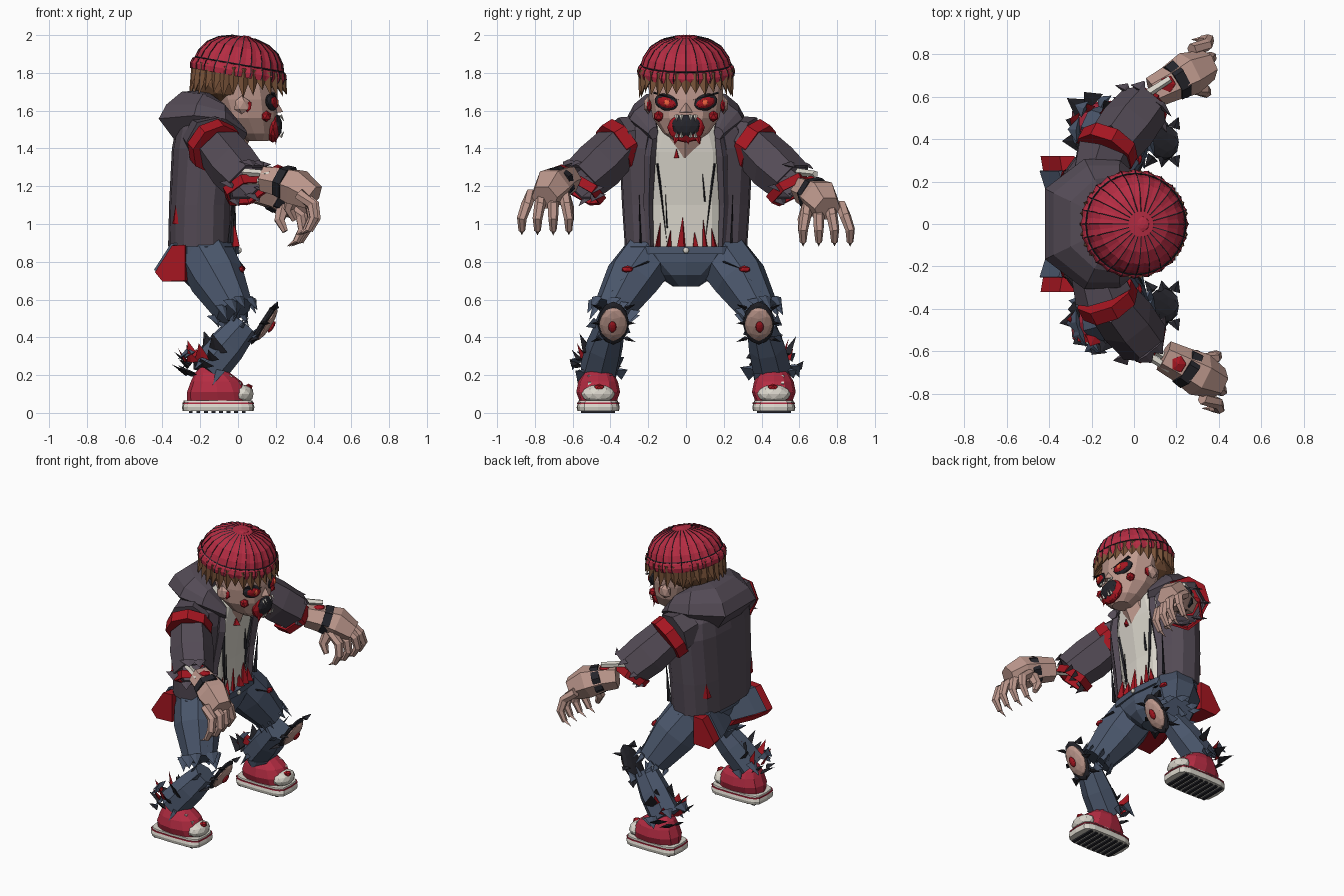
import bpy, bmesh, math, random
from mathutils import Vector as V, Matrix

if "Cube" in bpy.data.objects:
    bpy.data.objects.remove(bpy.data.objects["Cube"])
random.seed(4)
R = random.uniform

def mat(name, r, g, b):
    m = bpy.data.materials.new(name)
    m.diffuse_color = (r, g, b, 1)
    m.use_nodes = True
    m.node_tree.nodes["Principled BSDF"].inputs["Base Color"].default_value = m.diffuse_color
    return m
JACKET, JEANS = mat("jacket", .088, .07, .092), mat("denim", .07, .095, .15)
RED, BLOOD = mat("red", .46, .025, .055), mat("blood", .38, .008, .015)
SKIN, WHITE = mat("skin", .52, .32, .27), mat("offwhite", .7, .67, .6)
HAIR, DARK, GLOW = mat("hair", .19, .085, .04), mat("dark", .018, .018, .024), mat("glow", .9, .12, .05)

def finish(name, bm, m):
    bmesh.ops.recalc_face_normals(bm, faces=bm.faces)
    me = bpy.data.meshes.new(name)
    bm.to_mesh(me)
    bm.free()
    me.materials.append(m)
    ob = bpy.data.objects.new(name, me)
    bpy.context.collection.objects.link(ob)
    return ob

def loft(name, rings, m, closed=True, thick=0):
    bm = bmesh.new()
    vs = [[bm.verts.new(p) for p in r] for r in rings]
    n = len(rings[0])
    for a, b in zip(vs, vs[1:]):
        for i in range(n if closed else n - 1):
            j = (i + 1) % n
            bm.faces.new((a[i], a[j], b[j], b[i]))
    if closed and not thick:
        bm.faces.new(vs[0]); bm.faces.new(vs[-1])
    ob = finish(name, bm, m)
    if thick:
        ob.modifiers.new("thickness", "SOLIDIFY").thickness = thick
    return ob

def ell(z, cx, rx, ry, cy=0, n=12, a0=0, a1=360, p=1.0):
    out = []
    for i in range(n):
        a = math.radians(a0 + (a1 - a0) * i / (n if a1 - a0 == 360 else n - 1))
        c, s = math.cos(a), math.sin(a)
        out.append(V((cx + rx * math.copysign(abs(c) ** p, c), cy + ry * math.copysign(abs(s) ** p, s), z)))
    return out

def tube(name, pts, radii, m, n=7, thick=0):
    pts = [V(p) for p in pts]
    rings = []
    for i, p in enumerate(pts):
        t = (pts[min(i + 1, len(pts) - 1)] - pts[max(i - 1, 0)]).normalized()
        u = t.cross(V((.9, .1, .42))).normalized() if abs(t.z) > .8 else t.cross(V((0, 0, 1))).normalized()
        v = u.cross(t)
        rings.append([p + radii[i] * (u * math.cos(k * math.tau / n) + v * math.sin(k * math.tau / n)) for k in range(n)])
    return loft(name, rings, m, thick=thick)

def shards(name, items, m, flat=.4):
    # three-sided spikes, each given as base, tip, width
    bm = bmesh.new()
    for b, t, w in items:
        b, t = V(b), V(t)
        d = (t - b).normalized()
        u = (d.cross(V((0, 0, 1))) if abs(d.z) < .9 else V((-b.y, b.x, 0))).normalized()
        v = u.cross(d)
        q = [bm.verts.new(x) for x in (b + u * w, b - u * w, b + v * w * flat, b - v * w * flat, t)]
        for f in ((0, 2, 4), (2, 1, 4), (1, 3, 4), (3, 0, 4), (0, 3, 1, 2)):
            bm.faces.new([q[k] for k in f])
    return finish(name, bm, m)

def torn(name, c, axis, r, m, n=8, length=.1, flare=.3):
    # ragged spikes around the end of a cloth tube
    c, t = V(c), V(axis).normalized()
    u = t.orthogonal().normalized(); v = t.cross(u)
    items = []
    for i in range(n):
        a = (i + R(-.3, .3)) * math.tau / n
        d = u * math.cos(a) + v * math.sin(a)
        items.append((c + d * r, c + d * r + (t + d * flare) * length * R(.5, 1.1), r * R(.35, .6)))
    return shards(name, items, m, .25)

def blob(name, loc, size, m, rot=(0, 0, 0), sub=2):
    bm = bmesh.new()
    bmesh.ops.create_icosphere(bm, subdivisions=sub, radius=1)
    ob = finish(name, bm, m)
    ob.location, ob.scale, ob.rotation_euler = loc, size, rot
    return ob

# head, hair and neck (the figure looks along +x, as on the grids)
loft("head", [ell(1.44, .10, .06, .06), ell(1.48, .085, .11, .12), ell(1.56, .055, .155, .175), ell(1.66, .035, .175, .195),
              ell(1.78, .01, .19, .20), ell(1.86, 0, .15, .15)], SKIN)
tube("neck", [(-.08, 0, 1.4), (.0, 0, 1.55)], [.11, .1], SKIN)
blob("hair_cap", (-.06, 0, 1.75), (.19, .215, .13), HAIR)
items = []
for i in range(30):
    a = math.tau * i / 30
    c, s = math.cos(a), math.sin(a)
    drop = .095 if c > .3 else .115 if c > -.2 else .14
    z = 1.8 - .035 * c
    items.append(((.005 + .215 * c, .22 * s, z + .02), (.0 + .26 * c, .25 * s, z - drop * R(.75, 1.2)), .052))
shards("hair_strands", items, HAIR, .7)

# knitted cap, tilted forward
tilt = Matrix.Translation((.0, 0, 1.8)) @ Matrix.Rotation(math.radians(10), 4, 'Y')
prof = [(.21, -.005), (.252, -.018), (.258, .01), (.25, .035), (.238, .045), (.226, .085), (.192, .135), (.135, .172), (.06, .193), (.01, .196)]
loft("knit_cap", [[tilt @ V((r * k * math.cos(i * math.tau / 48), r * k * math.sin(i * math.tau / 48), z))
                   for i in range(48) for k in ((1, .97)[i % 2],)] for r, z in prof], RED)
for i in range(24):
    a = i * math.tau / 24
    tube("cap_seam", [tilt @ V((r * math.cos(a), r * math.sin(a), z)) for r, z in prof[1:9]], [.003] * 8, DARK, 3)
tube("cap_fold", [tilt @ V((.238 * math.cos(i * math.tau / 32), .238 * math.sin(i * math.tau / 32), .045)) for i in range(33)], [.004] * 33, DARK, 4)
blob("cap_button", tilt @ V((0, 0, .188)), (.04, .04, .012), RED)

# mouth, teeth, nose
blob("mouth_blood", (.185, 0, 1.51), (.04, .1, .08), BLOOD)
blob("mouth", (.2, 0, 1.518), (.035, .08, .065), DARK)
shards("teeth", [((.225, y, 1.518 + k * .058), (.245, y, 1.518 + k * .025), .012)
                 for k in (1, -1) for y in (-.05, -.025, .025, .05)], WHITE, .7)
shards("nose", [((.205, 0, 1.59), (.2, 0, 1.66), .035)], SKIN, 1)
shards("chin_drips", [((.2, y, 1.46), (.2, y * 1.2, 1.42), .02) for y in (-.05, .01, .06)], BLOOD)

# shirt with torn, bloody hem
loft("shirt", [ell(z, x, rx, ry, p=.8) for z, x, rx, ry in
     ((.86, -.17, .14, .24), (1.1, -.16, .14, .24), (1.38, -.13, .15, .25), (1.5, -.1, .13, .2), (1.56, -.07, .1, .13))], WHITE)
shards("shirt_wounds", [((-.025, y, .88), (-.022, y * .9, .88 + h), .035) for y, h in
       ((-.15, .13), (-.09, .09), (-.02, .16), (.05, .08), (.1, .15), (.15, .1))] + [((.015, -.05, 1.35), (.022, -.05, 1.4), .035)], BLOOD)
shards("shirt_slashes", [((-.012, .1, 1.12), (-.01, .08, 1.36), .012), ((-.02, -.1, .98), (-.015, -.11, 1.2), .01)], DARK)

# open jacket and hood
levels = ((.88, -.195, .175, .325), (1.1, -.19, .175, .34), (1.4, -.165, .185, .355), (1.5, -.155, .175, .325), (1.58, -.15, .14, .22))
loft("jacket", [ell(z, x, rx, ry, n=15, a0=32, a1=328, p=.8) for z, x, rx, ry in levels], JACKET, closed=False, thick=.02)
path = [(.03, .17, 1.48, .035), (-.07, .22, 1.56, .08), (-.18, .2, 1.58, .12), (-.285, .1, 1.565, .15)]
path += [(x, -y, z, r) for x, y, z, r in reversed(path)]
rings = []
for x, y, z, r in path:
    out = V((x + .08, y, 0)).normalized()
    rings.append([V((x, y, z)) + out * r * a + V((0, 0, r * b)) for a, b in
                  ((1, -.05), (.7, .45), (.1, .9), (-.5, .95), (-.75, .2), (-.5, -.7), (.25, -.95))])
loft("hood", rings, JACKET)

# pelvis and waistband
loft("pelvis", [ell(.88, -.17, .165, .32, p=.8), ell(.8, -.17, .165, .28), ell(.73, -.17, .15, .16), ell(.67, -.17, .09, .07)], JEANS)
loft("waistband", [ell(z, -.17, .175, .33, p=.8) for z in (.84, .88)], JEANS)
blob("belt_button", (.008, 0, .86), (.012, .016, .016), WHITE)

for s, side in ((1, "left"), (-1, "right")):
    def N(t): return t + "_" + side
    def P(x, y, z): return V((x, s * y, z))
    # torn seat of the trousers: denim over bloody lining
    seat = ((-.28, .89), (-.35, .885), (-.44, .745), (-.4, .695), (-.28, .7))
    loft(N("seat_lining"), [[P(x + o, y, z) for x, z in seat] for y, o in ((.04, .09), (.2, .02), (.32, 0))], BLOOD)
    loft(N("seat_flap"), [[P(x + o, y, z + .012) for x, z in seat[:3]] for y, o in ((0, .09), (.17, .02), (.25, -.005))], JEANS, closed=False, thick=.012)

    # eyes, brows, ears, face wounds
    blob(N("eye_socket"), P(.178, .105, 1.645), (.024, .068, .045), DARK, (s * .25, 0, s * .4))
    blob(N("eye"), P(.19, .103, 1.643), (.02, .055, .031), BLOOD, (s * .25, 0, s * .35))
    blob(N("pupil"), P(.208, .1, 1.643), (.008, .017, .017), GLOW)
    shards(N("brow"), [(P(.18, .17, 1.695), P(.21, .03, 1.655), .015)], DARK)
    blob(N("ear"), P(.02, .2, 1.63), (.045, .025, .05), SKIN, sub=1)
    blob(N("cheek_wound"), P(.15, .145, 1.57), (.03, .03, .03), BLOOD, sub=1)
    blob(N("ear_wound"), P(.05, .195, 1.625), (.025, .015, .035), BLOOD, sub=1)

    # jacket details
    tube(N("lapel"), [P(.0, .17, 1.5), P(.005, .19, 1.36), P(-.04, .2, 1.1), P(-.05, .19, .87)], [.02, .03, .025, .02], JACKET, 4)
    shards(N("jacket_slash"), [(P(-.015, .15, 1.32), P(-.03, .1, .89), .02), (P(-.04, .24, .9), P(-.02, .25, 1.2), .015)], DARK)
    shards(N("jacket_wound"), [(P(-.33, .24, 1.0), P(-.33, .25, 1.1), .03)], BLOOD)
    tube(N("shoulder_wound"), [P(-.14, .33, 1.43), P(-.11, .385, 1.395)], [.145, .145], BLOOD, 8)
    tube(N("shoulder"), [P(-.18, .22, 1.46), P(-.14, .335, 1.43)], [.12, .142], JACKET, 7)
    tube(N("sleeve"), [P(-.1, .37, 1.4), P(-.03, .46, 1.31), P(.05, .56, 1.22)], [.128, .138, .125], JACKET, 6, .015)
    tube(N("sleeve_lining"), [P(.03, .53, 1.2), P(.045, .555, 1.16)], [.125, .118], BLOOD, 6, .015)
    torn(N("sleeve_tears"), P(.04, .55, 1.23), P(.5, .65, -.5), .12, JACKET, 6, .06, .1)
    shards(N("sleeve_slash"), [(P(.06, .42, 1.33), P(.05, .53, 1.33), .025), (P(.085, .45, 1.27), P(.08, .54, 1.25), .02)], BLOOD)
    for k in (-.02, .025):
        tube(N("arm_bone"), [P(.03, .57 + k, 1.25 + k), P(.17, .66 + k, 1.24 + k)], [.022, .018], WHITE, 5)

    # forearm, palm, wrist band, clawed fingers
    dx, dz = (-.05, -.06) if s > 0 else (0, 0)
    def H(x, y, z): return P(x + dx, y, z + dz)
    tube(N("forearm"), [H(.14, .62, 1.24), H(.22, .66, 1.225), H(.31, .71, 1.195), H(.4, .75, 1.14)], [.075, .085, .105, .075], SKIN, 6)
    tube(N("wrist_band"), [H(.23, .665, 1.225), H(.27, .69, 1.21)], [.092, .098], DARK, 7)
    blob(N("wrist_wound"), H(.21, .66, 1.29), (.04, .045, .025), BLOOD, sub=1)
    for i in range(4):
        y = .645 + .058 * i
        x = .375 - .012 * abs(i - 2)
        e = .025 * (i - 1)
        tube(N("finger"), [H(x - .04, y, 1.16), H(x + .03, y + e * .5, 1.1), H(x + .04, y + e, 1.03), H(x + .005, y + e, .965)],
             [.032, .03, .026, .018], SKIN, 6)
        shards(N("claw"), [(H(x + .008, y + e, .972), H(x - .045, y + e, .94), .016)], SKIN, .8)
    tube(N("thumb"), [H(.29, .65, 1.15), H(.27, .62, 1.08), H(.3, .61, 1.02)], [.04, .03, .017], SKIN, 6)

    # thigh, knee, shin with ragged denim
    tube(N("thigh"), [P(-.17, .19, .83), P(-.11, .285, .71), P(-.02, .39, .54)], [.15, .148, .105], JEANS, 8)
    torn(N("thigh_tears"), P(-.03, .385, .56), P(.4, .35, -.8), .105, JEANS, 9, .09, .1)
    shards(N("thigh_slash"), [(P(.0, .2 + .05 * k, .8 - .05 * k), P(.045, .3 + .05 * k, .76 - .06 * k), .014) for k in range(3)], DARK)
    blob(N("thigh_wound"), P(.02, .31, .76), (.02, .035, .02), BLOOD, sub=1)
    tilted = (0, math.radians(32), 0)
    blob(N("knee_rim"), P(.14, .385, .475), (.022, .085, .135), DARK, tilted)
    blob(N("knee_skin"), P(.15, .385, .47), (.028, .075, .105), SKIN, tilted)
    blob(N("knee_wound"), P(.178, .39, .455), (.012, .022, .035), BLOOD, tilted)
    shards(N("knee_tears"), [(P(.14 + .05 * k, .385 + .07 * j, .475 + .08 * k), P(.13 + .08 * k, .385 + .12 * j, .475 + .1 * k), .03)
                             for k in (-1, 0, 1) for j in (-1, 1)], DARK)
    tube(N("shin"), [P(.03, .4, .46), P(-.06, .43, .35), P(-.17, .46, .22)], [.08, .1, .105], JEANS, 7)
    torn(N("shin_top_tears"), P(.02, .405, .44), P(.5, -.1, .6), .08, JEANS, 6, .07, .2)
    torn(N("cuff_tears"), P(-.17, .46, .26), P(-.5, .1, -.7), .115, JEANS, 8, .1, .3)
    torn(N("cuff_blood"), P(-.2, .46, .29), P(-.2, .1, .8), .08, BLOOD, 6, .09, .3)
    torn(N("cuff_rags"), P(-.19, .475, .27), P(-.4, .2, .5), .105, DARK, 8, .1, .4)

    # trainers
    c = s * .465
    loft(N("sole"), [ell(z, -.105, r, r - .078, c, 16, p=.45) for z, r in ((.01, .188), (.03, .192), (.065, .182))], WHITE)
    loft(N("sole_stripe"), [ell(z, -.105, .19, .112, c, 16, p=.45) for z in (.048, .056)], RED)
    for i in range(8):
        x = -.25 + i * .04
        loft(N("tread"), [[V((x + a, c + b, z)) for a, b in ((-.01, -.09), (.01, -.09), (.01, .09), (-.01, .09))] for z in (0, .015)], DARK)
    loft(N("shoe_upper"), [ell(z, x, rx, ry, c, 12, p=.9) for z, x, rx, ry in
         ((.06, -.105, .165, .098), (.11, -.11, .16, .116), (.165, -.115, .135, .105), (.21, -.135, .095, .08), (.24, -.15, .05, .045))], RED)
    blob(N("toe_cap"), P(.025, .465, .1), (.06, .09, .05), WHITE)
    blob(N("toe_blood"), P(.055, .46, .135), (.025, .03, .02), BLOOD, sub=1)
    for k in range(2):
        tube(N("lace"), [P(-.005 - .045 * k, .41, .15 + .035 * k), P(.005 - .045 * k, .52, .155 + .035 * k)], [.012, .012], WHITE, 5)
